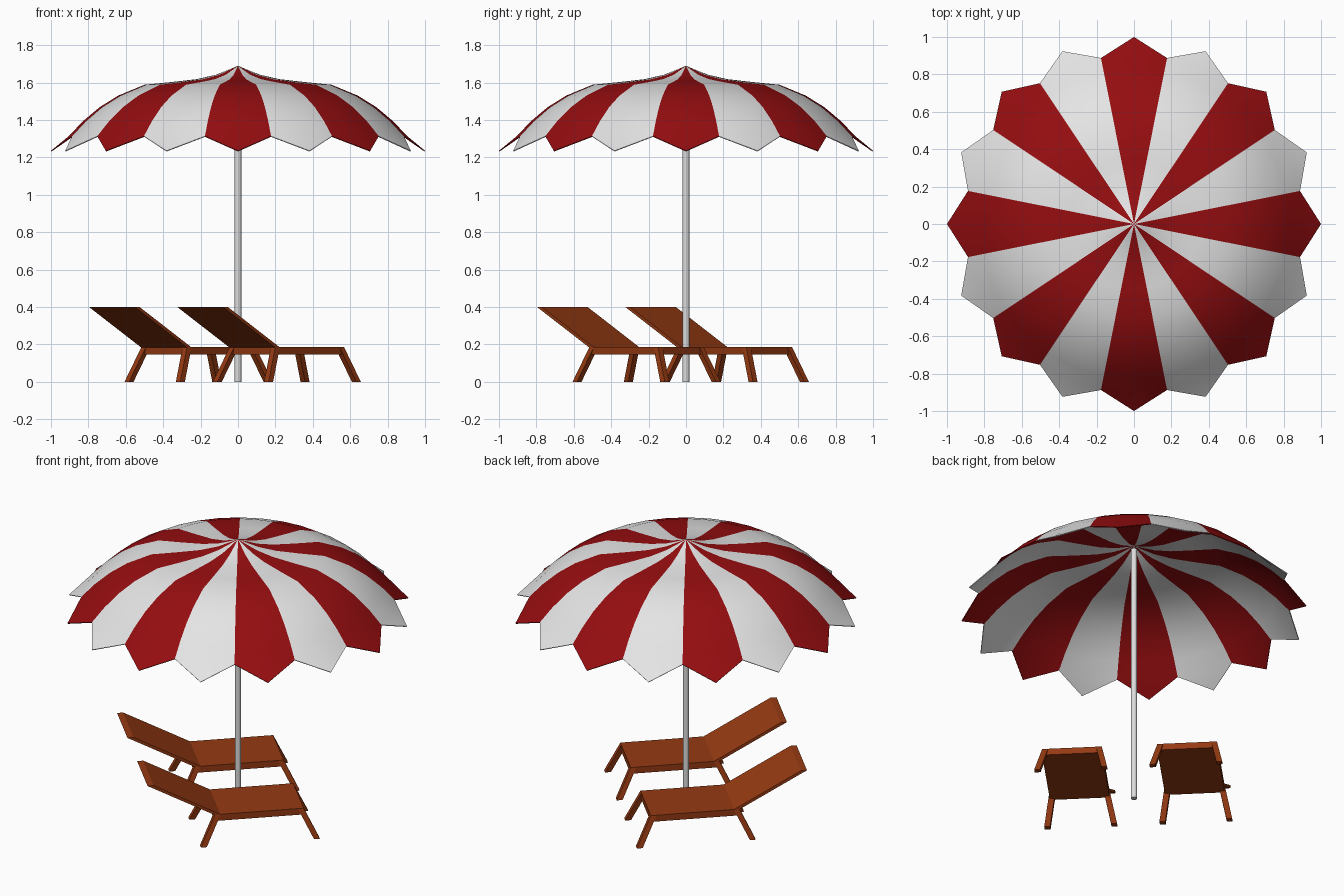
import bpy, bmesh
from math import sin, cos, pi, radians

cube = bpy.data.objects.get("Cube")
if cube:
    bpy.data.objects.remove(cube, do_unlink=True)


def material(name, rgb):
    m = bpy.data.materials.new(name)
    m.use_nodes = True
    m.diffuse_color = (*rgb, 1)
    bsdf = m.node_tree.nodes["Principled BSDF"]
    bsdf.inputs["Base Color"].default_value = (*rgb, 1)
    bsdf.inputs["Roughness"].default_value = 0.7
    return m


RED = material("red fabric", (0.30, 0.004, 0.005))
WHITE = material("white fabric", (0.78, 0.78, 0.78))
METAL = material("pale metal", (0.72, 0.72, 0.72))
WOOD = material("brown wood", (0.30, 0.042, 0.006))


def finish(name, bm, *mats):
    bmesh.ops.recalc_face_normals(bm, faces=bm.faces)
    mesh = bpy.data.meshes.new(name)
    bm.to_mesh(mesh)
    bm.free()
    for m in mats:
        mesh.materials.append(m)
    ob = bpy.data.objects.new(name, mesh)
    bpy.context.collection.objects.link(ob)
    return ob


def smooth(ob, degrees):
    bpy.ops.object.select_all(action="DESELECT")
    ob.select_set(True)
    bpy.context.view_layer.objects.active = ob
    for mod in list(ob.modifiers):
        bpy.ops.object.modifier_apply(modifier=mod.name)
    bpy.ops.object.shade_smooth_by_angle(angle=radians(degrees))


# Canopy: sixteen panels, each with a middle line and a pointed flap
PANELS = 16
COLS = PANELS * 2
PROFILE = [(0.05, 1.668), (0.12, 1.641), (0.22, 1.618), (0.35, 1.603), (0.5, 1.588),
           (0.64, 1.53), (0.74, 1.468), (0.83, 1.392), (0.905, 1.313)]
bm = bmesh.new()


def ring_point(r, z, k):
    a = 2 * pi * k / COLS
    return bm.verts.new((r * cos(a), r * sin(a), z))


def panel_face(verts, k):
    bm.faces.new(verts).material_index = ((k + 1) // 2) % 2


apex = bm.verts.new((0, 0, 1.69))
rings = [[ring_point(r, z, k) for k in range(COLS)] for r, z in PROFILE]
tips = [ring_point(1.0, 1.235, k) for k in range(0, COLS, 2)]
for k in range(COLS):
    n = (k + 1) % COLS
    panel_face((apex, rings[0][k], rings[0][n]), k)
    for a, b in zip(rings, rings[1:]):
        panel_face((a[k], b[k], b[n], a[n]), k)
    tip = tips[((k + 1) // 2) % PANELS]
    panel_face((rings[-1][k], tip, rings[-1][n]), k)
canopy = finish("canopy", bm, RED, WHITE)
sheet = canopy.modifiers.new("thickness", "SOLIDIFY")
sheet.thickness = 0.005
sheet.offset = -1
smooth(canopy, 40)

# Pole
bm = bmesh.new()
bmesh.ops.create_cone(bm, cap_ends=True, segments=20, radius1=0.018, radius2=0.018, depth=1.66)
bmesh.ops.translate(bm, verts=bm.verts, vec=(0, 0, 0.83))
smooth(finish("pole", bm, METAL), 40)


# Loungers: seat slab, slanted backrest and four splayed legs
HALF = 0.173
HEAD, FOOT = -0.225, 0.296
LOW, TOP = 0.145, 0.185
LEG = 0.034


def block(bm, x0, x1, y0, y1, z0, z1, dx=0, dy=0):
    """Box whose upper face is shifted by dx, dy."""
    lo = [bm.verts.new((x, y, z0)) for x, y in ((x0, y0), (x1, y0), (x1, y1), (x0, y1))]
    hi = [bm.verts.new((v.co.x + dx, v.co.y + dy, z1)) for v in lo]
    bm.faces.new(lo)
    bm.faces.new(hi)
    for i in range(4):
        j = (i + 1) % 4
        bm.faces.new((lo[i], lo[j], hi[j], hi[i]))


def place(name, bm, side):
    ob = finish(name, bm, WOOD)
    ob.rotation_euler.z = pi / 4
    ob.location = (0.236 * side, -0.236 * side, 0)


for label, side in (("left", 1), ("right", -1)):
    bm = bmesh.new()
    block(bm, HEAD, FOOT, -HALF, HALF, LOW, TOP)
    place(label + "_lounger_seat", bm, side)

    bm = bmesh.new()
    block(bm, HEAD, HEAD + 0.036, -HALF, HALF, TOP - 0.002, 0.4, dx=-0.395)
    place(label + "_lounger_backrest", bm, side)

    for end, x, sx in (("head", HEAD, -1), ("foot", FOOT, 1)):
        for edge, sy in (("near", -1), ("far", 1)):
            bm = bmesh.new()
            fx, fy = x + 0.088 * sx, (HALF + 0.038) * sy
            xs = sorted((fx, fx - LEG * sx))
            ys = sorted((fy, fy - LEG * sy))
            block(bm, *xs, *ys, 0, TOP - 0.001, dx=-0.088 * sx, dy=-0.038 * sy)
            place(f"{label}_lounger_{end}_leg_{edge}", bm, side)
